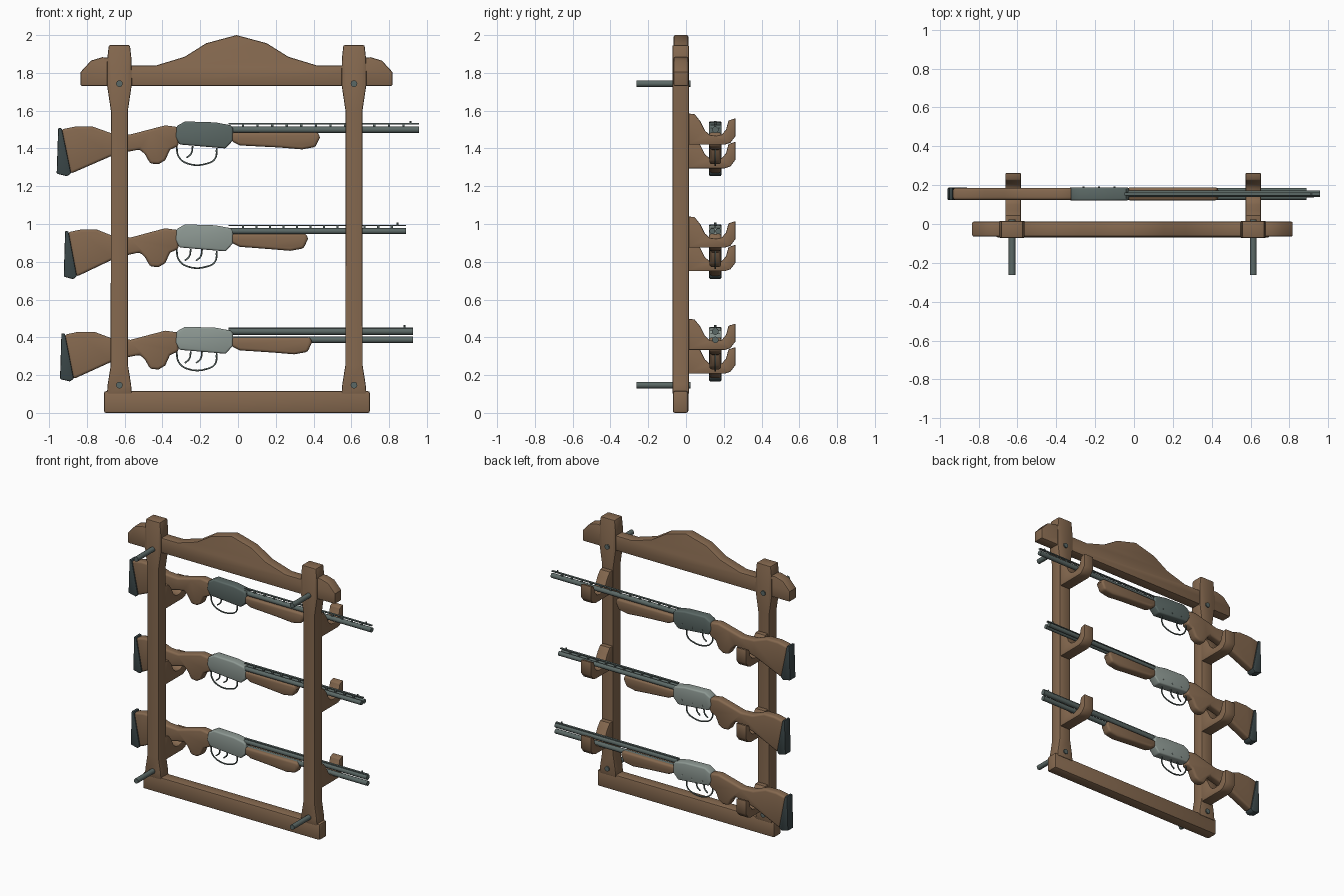
import bpy, bmesh, math
from mathutils import Vector

if "Cube" in bpy.data.objects:
    bpy.data.objects.remove(bpy.data.objects["Cube"])


def material(name, rgb):
    m = bpy.data.materials.new(name)
    m.diffuse_color = (*rgb, 1)
    m.use_nodes = True
    m.node_tree.nodes["Principled BSDF"].inputs["Base Color"].default_value = m.diffuse_color
    return m


WOOD = material("brown wood", (0.235, 0.14, 0.078))
STEEL = material("blued steel", (0.105, 0.14, 0.132))
SILVER = material("silver steel", (0.27, 0.32, 0.295))
RUBBER = material("dark rubber", (0.045, 0.065, 0.068))


def finish(bm, name, mat, bevel=0, segments=2):
    bmesh.ops.recalc_face_normals(bm, faces=bm.faces)
    me = bpy.data.meshes.new(name)
    bm.to_mesh(me)
    bm.free()
    me.materials.append(mat)
    ob = bpy.data.objects.new(name, me)
    bpy.context.collection.objects.link(ob)
    bpy.ops.object.select_all(action='DESELECT')
    ob.select_set(True)
    bpy.context.view_layer.objects.active = ob
    if bevel:
        mod = ob.modifiers.new("bevel", 'BEVEL')
        mod.width, mod.segments = bevel, segments
        mod.limit_method, mod.angle_limit = 'ANGLE', math.radians(50)
        bpy.ops.object.modifier_apply(modifier="bevel")
    bpy.ops.object.shade_smooth_by_angle(angle=math.radians(35))
    return ob


def prism(name, pts, axis, lo, hi, mat, bevel=0, segments=2):
    """Extrude a side outline along 'y' (points are x, z) or 'x' (points are y, z)."""
    bm = bmesh.new()
    place = (lambda a, b, t: (a, t, b)) if axis == 'y' else (lambda a, b, t: (t, a, b))
    face = bm.faces.new([bm.verts.new(place(a, b, lo)) for a, b in pts])
    new = bmesh.ops.extrude_face_region(bm, geom=[face])["geom"]
    bmesh.ops.translate(bm, verts=[v for v in new if isinstance(v, bmesh.types.BMVert)],
                        vec=place(0, 0, hi - lo))
    return finish(bm, name, mat, bevel, segments)


def box(name, x0, x1, y0, y1, z0, z1, mat, bevel=0):
    return prism(name, [(x0, z0), (x1, z0), (x1, z1), (x0, z1)], 'y', y0, y1, mat, bevel)


def rod(name, a, b, r, mat, sides=16):
    a, b = Vector(a), Vector(b)
    bm = bmesh.new()
    bmesh.ops.create_cone(bm, cap_ends=True, segments=sides, radius1=r, radius2=r,
                          depth=(b - a).length)
    bm.transform((b - a).to_track_quat('Z', 'Y').to_matrix().to_4x4())
    bmesh.ops.translate(bm, verts=bm.verts, vec=(a + b) / 2)
    return finish(bm, name, mat)


def wire(name, pts, r, mat):
    cu = bpy.data.curves.new(name, 'CURVE')
    cu.dimensions, cu.bevel_depth, cu.bevel_resolution = '3D', r, 1
    cu.resolution_u, cu.use_fill_caps = 4, True
    sp = cu.splines.new('BEZIER')
    sp.bezier_points.add(len(pts) - 1)
    for p, co in zip(sp.bezier_points, pts):
        p.co = co
        p.handle_left_type = p.handle_right_type = 'AUTO'
    ob = bpy.data.objects.new(name, cu)
    bpy.context.collection.objects.link(ob)
    cu.materials.append(mat)


# Rack frame
CX = -0.008
half = [(0, 2.0), (0.16, 1.957), (0.275, 1.885), (0.43, 1.838), (0.56, 1.838), (0.66, 1.88),
        (0.71, 1.883), (0.77, 1.865), (0.825, 1.805), (0.825, 1.73)]
rail = [(CX + x, z) for x, z in half] + [(CX - x, z) for x, z in reversed(half[1:])]
prism("top_rail", rail, 'y', -0.065, 0.012, WOOD, 0.008)
box("bottom_rail", -0.709, 0.698, -0.07, 0.012, 0, 0.115, WOOD, 0.01)

side = [(0.066, 0.1), (0.062, 0.15), (0.046, 0.25), (0.045, 1.6), (0.066, 1.74), (0.064, 1.875),
        (0.056, 1.947)]
for label, px in (("left", -0.628), ("right", 0.614)):
    outline = [(px + x, z) for x, z in side] + [(px - x, z) for x, z in reversed(side)]
    prism(label + "_post", outline, 'y', -0.072, 0.016, WOOD, 0.007)
    for z in (0.147, 1.743):
        rod(label + "_peg", (px, -0.262, z), (px, 0.024, z), 0.0175, STEEL)

# Cradle hooks: the left one sits lower, under the stock
hook = [(0.005, 0), (0.205, 0), (0.235, 0.01), (0.262, 0.045), (0.262, 0.14), (0.225, 0.128),
        (0.212, 0.08), (0.19, 0.054), (0.16, 0.047), (0.125, 0.052), (0.1, 0.075),
        (0.075, 0.125), (0.045, 0.162), (0.005, 0.165)]

# Long gun outlines (x, drop below the top of the receiver)
STOCK = [(-.935, -.042), (-.86, -.027), (-.77, -.027), (-.667, -.064), (-.57, -.069),
         (-.466, -.042), (-.386, -.021), (-.315, -.03), (-.315, -.13), (-.36, -.15),
         (-.385, -.205), (-.42, -.226), (-.465, -.223), (-.492, -.175), (-.52, -.148),
         (-.58, -.16), (-.677, -.186), (-.886, -.277)]
BUTT = [(-.952, -.034), (-.933, -.036), (-.884, -.275), (-.905, -.29), (-.96, -.277)]
RECEIVER = [(-.325, -.025), (-.28, 0), (-.12, -.005), (-.04, -.02), (-.027, -.035),
            (-.027, -.1), (-.065, -.143), (-.31, -.122), (-.333, -.08)]
FOREND = [(-.035, -.058), (.425, -.058), (.434, -.085), (.41, -.135), (.34, -.148),
          (.22, -.138), (.01, -.127), (-.035, -.105)]
GUARD = [(-.325, -.125), (-.315, -.185), (-.27, -.222), (-.16, -.222), (-.12, -.195), (-.113, -.14)]
GY = 0.155


def long_gun(n, top, stock_scale, cut, muzzle, metal, barrels, rib, lift, triggers):
    def at(pts, dz=0.0):
        return [(x, top + z + dz) for x, z in pts]

    def stretch(pts):
        return [(-.52 + (x + .52) * stock_scale if x < -.52 else x, z) for x, z in pts]

    prism(f"stock_{n}", at(stretch(STOCK)), 'y', GY - .031, GY + .031, WOOD, .014, 3)
    prism(f"butt_pad_{n}", at(stretch(BUTT)), 'y', GY - .032, GY + .032, RUBBER, .006)
    prism(f"receiver_{n}", at(RECEIVER), 'y', GY - .034, GY + .034, metal, .01, 3)
    fore = [(x - cut if x > .2 else x, z) for x, z in FOREND]
    prism(f"forend_{n}", at(fore, lift), 'y', GY - .033, GY + .033, WOOD, .014, 3)
    # Barrels and sighting rib
    for dy, dz, r in barrels:
        rod(f"barrel_{n}", (-.05, GY + dy, top + dz), (muzzle, GY + dy, top + dz), r, STEEL)
    box(f"rib_{n}", -.05, muzzle, GY - .008, GY + .008, top + rib - .006, top + rib, STEEL)
    for i in range(12):
        x = .02 + i * (muzzle - .03) / 12
        box(f"rib_post_{n}", x, x + .012, GY - .005, GY + .005, top + rib - .02,
            top + rib - .003, STEEL)
    rod(f"bead_sight_{n}", (muzzle - .045, GY, top + rib - .004),
        (muzzle - .045, GY, top + rib + .011), .006, STEEL, 8)
    # Trigger guard, triggers and receiver pins
    wire(f"trigger_guard_{n}", [(x, GY, z) for x, z in at(GUARD)], .005, STEEL)
    for x in triggers:
        wire(f"trigger_{n}", [(x + .02, GY, top - .13), (x + .012, GY, top - .17),
                              (x - .012, GY, top - .192)], .005, STEEL)
    for x, z in ((-.26, -.1), (-.18, -.105), (-.1, -.1)):
        rod(f"pin_{n}", (x, GY + .03, top + z), (x, GY + .037, top + z), .006, metal, 10)


guns = [
    (1.543, 1.0, 0, .958, STEEL, [(0, -.044, .017)], -.009, 0, (-.26,)),
    (0.998, .915, .063, .889, SILVER, [(-.016, -.036, .0155), (.016, -.036, .0155)], -.002, .008,
     (-.27, -.21)),
    (0.456, .96, .042, .926, SILVER, [(0, -.025, .018), (0, -.069, .017)], -.003, .002,
     (-.27, -.21)),
]
for n, g in enumerate(guns, 1):
    long_gun(n, *g)
    for label, x, drop in (("right", 0.614, .123), ("left", -0.622, .248)):
        prism(f"{label}_hook_{n}", [(y, g[0] - drop + z) for y, z in hook], 'x',
              x - .04, x + .04, WOOD, .005)
